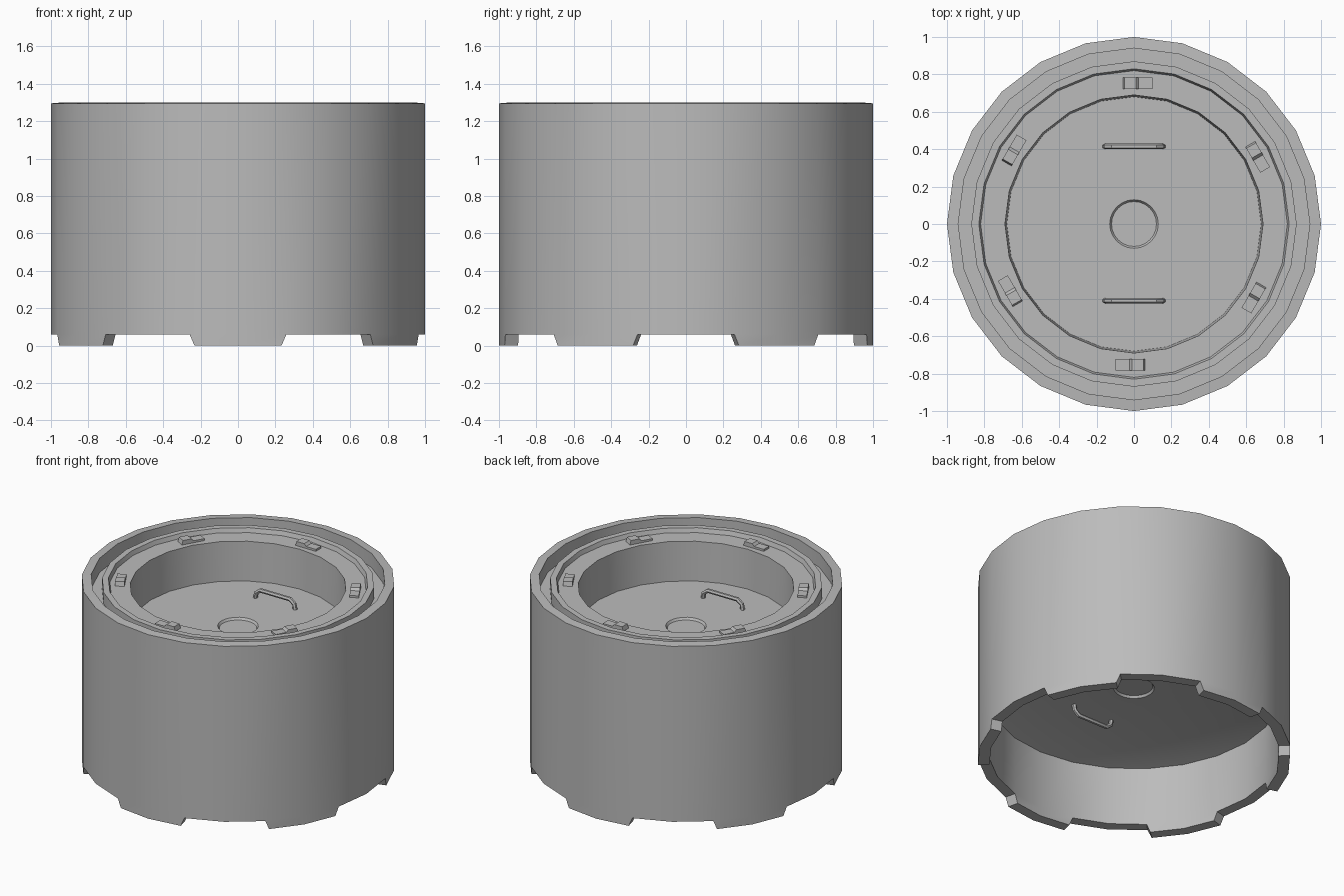
import bpy, bmesh, math
from mathutils import Vector, Matrix

if "Cube" in bpy.data.objects:
    bpy.data.objects.remove(bpy.data.objects["Cube"])

SEG = 24
grey = bpy.data.materials.new("plain_grey")
grey.diffuse_color = (0.5, 0.5, 0.5, 1)
grey.use_nodes = True
grey.node_tree.nodes["Principled BSDF"].inputs["Base Color"].default_value = grey.diffuse_color


def finish(obj, smooth=True):
    obj.data.materials.append(grey)
    bpy.ops.object.select_all(action='DESELECT')
    obj.select_set(True)
    bpy.context.view_layer.objects.active = obj
    if smooth:
        bpy.ops.object.shade_smooth_by_angle(angle=math.radians(30))
    return obj


def make_object(name, bm):
    bmesh.ops.recalc_face_normals(bm, faces=bm.faces)
    mesh = bpy.data.meshes.new(name)
    bm.to_mesh(mesh)
    bm.free()
    obj = bpy.data.objects.new(name, mesh)
    bpy.context.collection.objects.link(obj)
    return obj


# Drum body: lathed from underside hatch, round the wall, to the upper hatch
profile = [(0, .545), (.12, .545), (.13, .53), (.67, .53), (.926, .47),
           (.926, .06), (1, .06), (1, 1.295), (.94, 1.3), (.94, 1.2),
           (.87, 1.2), (.87, 1.28), (.83, 1.28), (.82, 1.25), (.69, 1.25),
           (.68, .975), (.13, .975), (.12, .96), (0, .96)]
bm = bmesh.new()
rings = []
for r, z in profile:
    if r == 0:
        rings.append([bm.verts.new((0, 0, z))] * SEG)
    else:
        rings.append([bm.verts.new((r * math.cos(math.tau * i / SEG),
                                    r * math.sin(math.tau * i / SEG), z))
                      for i in range(SEG)])
for a, b in zip(rings, rings[1:]):
    for i in range(SEG):
        j = (i + 1) % SEG
        bm.faces.new(list(dict.fromkeys((a[i], a[j], b[j], b[i]))))

# Six feet pulled down from the bottom rim, with tapered sides
for k in range(6):
    ang = math.radians(30 + 60 * k)
    mid = Vector((math.cos(ang), math.sin(ang), 0))
    foot = []
    for f in bm.faces:
        c = f.calc_center_median()
        flat = all(abs(v.co.z - .06) < 1e-4 for v in f.verts)
        if flat and c.xy.normalized().dot(mid.xy) > math.cos(math.radians(15)):
            foot.append(f)
    res = bmesh.ops.extrude_face_region(bm, geom=foot)
    bmesh.ops.delete(bm, geom=[f for f in foot if f.is_valid], context='FACES')
    for v in [g for g in res["geom"] if isinstance(g, bmesh.types.BMVert)]:
        flat_co = Vector((v.co.x, v.co.y, 0))
        v.co = flat_co.lerp(mid * flat_co.length, .1)
finish(make_object("drum_body", bm))


# Six stepped latches on the top deck
steps = [(-.06, -.005), (-.05, .03), (.01, .03), (.025, .014), (.1, .014), (.1, -.005)]
for k in range(6):
    bm = bmesh.new()
    near = [bm.verts.new((x, .722, 1.25 + z)) for x, z in steps]
    far = [bm.verts.new((x, .782, 1.25 + z)) for x, z in steps]
    bm.faces.new(near)
    bm.faces.new(far[::-1])
    for i in range(len(steps)):
        j = (i + 1) % len(steps)
        bm.faces.new((near[i], far[i], far[j], near[j]))
    bm.transform(Matrix.Rotation(k * math.tau / 6, 4, 'Z'))
    finish(make_object(f"latch_{k + 1}", bm), smooth=False)


# Bent bar handles above and below the hatch
def handle(name, y, z, direction):
    curve = bpy.data.curves.new(name, 'CURVE')
    curve.dimensions = '3D'
    curve.bevel_depth = .015
    curve.bevel_resolution = 1
    curve.use_fill_caps = True
    path = [(-.155, -.005), (-.148, .035), (-.115, .06),
            (.115, .06), (.148, .035), (.155, -.005)]
    spline = curve.splines.new('POLY')
    spline.points.add(len(path) - 1)
    for p, (x, h) in zip(spline.points, path):
        p.co = (x, y, z + direction * h, 1)
    obj = bpy.data.objects.new(name, curve)
    bpy.context.collection.objects.link(obj)
    bpy.ops.object.select_all(action='DESELECT')
    obj.select_set(True)
    bpy.context.view_layer.objects.active = obj
    bpy.ops.object.convert(target='MESH')
    finish(bpy.context.view_layer.objects.active)


for side, y in (("front", -.41), ("back", .415)):
    handle(f"upper_handle_{side}", y, .975, 1)
    handle(f"lower_handle_{side}", y, .53, -1)
